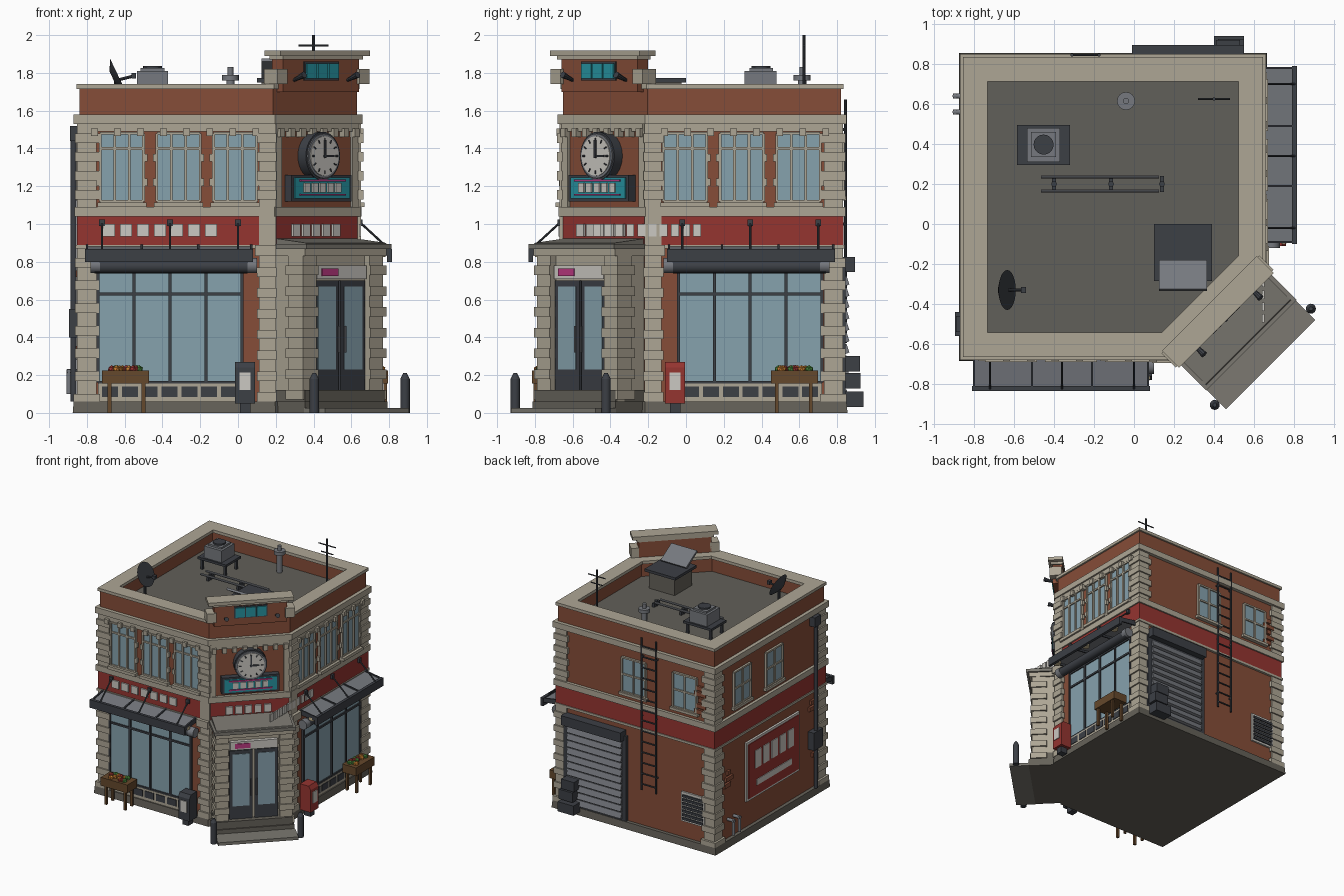
import bpy, bmesh, random
from math import sqrt, pi, cos, sin
from mathutils import Vector, Matrix

if "Cube" in bpy.data.objects:
    bpy.data.objects.remove(bpy.data.objects["Cube"])
random.seed(4)
COL = dict(stone=(.42, .38, .30), base=(.13, .12, .10), brick=(.24, .075, .04), red=(.30, .035, .03),
           dark=(.045, .05, .06), grey=(.18, .19, .21), glass=(.24, .36, .42), roof=(.12, .115, .10),
           white=(.6, .58, .54), teal=(.02, .30, .36), pink=(.5, .04, .22), wood=(.13, .065, .025),
           green=(.06, .22, .04), orange=(.55, .2, .03), lamp=(.6, .5, .3), slab=(.2, .19, .165))
parts, S = {}, sqrt(2)

# wall frames: (u along wall, d outward, z) -> world
W = lambda u, d, z: Vector((u, d, z))
F = lambda u, d, z: Vector((u, -.65 - d, z))
R = lambda u, d, z: Vector((.63 + d, -u - .02, z))
C = lambda u, d, z: Vector(((.59 + d + u - .014) / S, (-.59 - d + u - .014) / S, z))
L = lambda u, d, z: Vector((-.84 - d, u, z))
B = lambda u, d, z: Vector((u, .82 + d, z))

def part(name, mat):
    if name not in parts:
        parts[name] = (bmesh.new(), mat)
    return parts[name][0]

def prism(name, mat, lower, upper):
    bm = part(name, mat)
    a, b = [bm.verts.new(p) for p in lower], [bm.verts.new(p) for p in upper]
    n = len(a)
    bm.faces.new(a[::-1]); bm.faces.new(b)
    for i in range(n):
        bm.faces.new((a[i], a[(i + 1) % n], b[(i + 1) % n], b[i]))

def box(name, mat, f, u0, u1, d0, d1, z0, z1):
    q = [(u0, d0), (u1, d0), (u1, d1), (u0, d1)]
    prism(name, mat, [f(u, d, z0) for u, d in q], [f(u, d, z1) for u, d in q])

def sweep(name, mat, f, u0, u1, prof):
    prism(name, mat, [f(u0, d, z) for d, z in prof], [f(u1, d, z) for d, z in prof])

def cyl(name, mat, a, b, r1, r2=None, seg=16):
    v = b - a
    m = Matrix.Translation((a + b) / 2) @ v.to_track_quat('Z', 'Y').to_matrix().to_4x4()
    bmesh.ops.create_cone(part(name, mat), cap_ends=True, segments=seg, radius1=r1,
                          radius2=r1 if r2 is None else r2, depth=v.length, matrix=m)

def foot(o, z):
    return [Vector(p + (z,)) for p in ((-.84 - o, .82 + o), (-.84 - o, -.65 - o), (.184 + .414 * o, -.65 - o),
                                       (.63 + o, -.204 - .414 * o), (.63 + o, .82 + o))]

def ring(name, mat, out, inn, z0, z1):
    bm = part(name, mat)
    loops = [[bm.verts.new(p) for p in foot(o, z)] for o, z in ((out, z0), (out, z1), (inn, z1), (inn, z0))]
    for k in range(4):
        a, b = loops[k], loops[(k + 1) % 4]
        for i in range(5):
            bm.faces.new((a[i], a[(i + 1) % 5], b[(i + 1) % 5], b[i]))

def window(name, f, u0, u1, z0, z1, bars, transom, fr='stone', w=.014):
    box(name + '_glass', 'glass', f, u0, u1, 0, .008, z0, z1)
    for i in range(bars + 2):
        u = u0 + (u1 - u0) * i / (bars + 1)
        box(name + '_frame', fr, f, u - w / 2, u + w / 2, 0, .02, z0, z1)
    for z in (z0, transom, z1):
        box(name + '_frame', fr, f, u0, u1, 0, .018, z - w / 2, z + w / 2)

# main shell and bands
prism('plinth', 'base', foot(.035, 0), foot(.03, .06))
prism('brick_walls', 'brick', foot(0, .06), foot(0, 1.59))
prism('roof_deck', 'roof', foot(-.09, 1.58), foot(-.09, 1.605))
ring('parapet', 'brick', 0, -.095, 1.58, 1.72)
ring('parapet_cap', 'stone', .014, -.108, 1.715, 1.74)
ring('cornice', 'stone', .03, -.02, 1.53, 1.58)
ring('sign_band', 'red', .013, -.02, .89, 1.04)
ring('floor_moulding', 'stone', .025, -.02, 1.04, 1.09)
ring('lower_moulding', 'stone', .02, -.02, .87, .89)

# square corner pilasters with quoins
for cx, cy in ((-.84, -.65), (-.84, .82), (.63, .82)):
    sx, sy = (1 if cx < 0 else -1), (1 if cy < 0 else -1)
    def corner(o, i, z0, z1):
        box('corner_pilasters', 'stone', W, *sorted((cx - sx * o, cx + sx * i)), *sorted((cy - sy * o, cy + sy * i)), z0, z1)
    corner(.012, .09, .06, 1.53)
    corner(.03, .11, .06, .10)
    for z in [.17 + .12 * i for i in range(6)] + [1.13, 1.23, 1.33, 1.43]:
        corner(.024, .105, z, z + .05)

# the two shop facades, mirrored across the corner
for f, s in ((F, 'front_'), (R, 'right_')):
    box(s + 'lintel', 'stone', f, -.75, .19, 0, .016, 1.49, 1.54)
    for i in range(8):
        u = -.76 + .122 * i
        box(s + 'lintel_blocks', 'stone', f, u - .018, u + .018, 0, .035, 1.465, 1.505)
    for a in (-.73, -.43, -.13):
        window(s + 'upper_window', f, a, a + .23, 1.12, 1.48, 2, 1.4)
        box(s + 'upper_sill', 'stone', f, a - .015, a + .245, 0, .04, 1.09, 1.115)
        for z in (1.2, 1.33):
            for u in (a - .02, a + .225):
                box(s + 'window_quoins', 'stone', f, u, u + .025, 0, .022, z, z + .04)
    # pilaster beside the cut corner
    box(s + 'pilaster', 'stone', f, .11, .2, -.02, .02, .06, 1.53)
    box(s + 'pilaster_cap', 'stone', f, .09, .2, -.02, .045, .83, .89)
    for z in [.06 + .11 * i for i in range(7)] + [1.13, 1.23, 1.33, 1.43]:
        box(s + 'pilaster', 'stone', f, .1, .205, -.02, .034, z, z + .05)
    # shop window and vented base
    window(s + 'shop_window', f, -.74, .02, .16, .76, 3, .63, 'dark', .016)
    box(s + 'shop_base', 'stone', f, -.74, .02, 0, .02, .06, .155)
    for i in range(7):
        box(s + 'base_vents', 'dark', f, -.72 + .105 * i, -.635 + .105 * i, .01, .025, .085, .14)
    # awning, roller, ribs, lamps and stays
    sweep(s + 'awning', 'grey', f, -.80, .075, [(0, .885), (.175, .855), (.175, .84), (0, .87)])
    box(s + 'awning_bar', 'dark', f, -.81, .08, .16, .185, .80, .868)
    for u in (-.80, -.51, -.21, .07):
        sweep(s + 'awning_ribs', 'dark', f, u - .006, u + .006, [(0, .893), (.18, .865), (.18, .83), (0, .85)])
    cyl(s + 'awning_roller', 'dark', f(-.76, .06, .775), f(.05, .06, .775), .036)
    for u in (-.78, .05):
        cyl(s + 'roller_ends', 'grey', f(u, .06, .78), f(u + .05, .06, .78), .04)
    for u in (-.72, -.36, 0):
        box(s + 'stay_mounts', 'dark', f, u - .015, u + .015, 0, .03, .99, 1.025)
        cyl(s + 'awning_stays', 'dark', f(u, .02, 1.005), f(u, .175, .862), .006, seg=8)
        cyl(s + 'awning_lamps', 'lamp', f(u + .05, .12, .825), f(u + .05, .12, .85), .03)
    # produce stand
    box(s + 'produce_tray', 'wood', f, -.72, -.47, .035, .165, .155, .225)
    for u in (-.69, -.51):
        for d in (.05, .14):
            box(s + 'stand_legs', 'wood', f, u, u + .02, d, d + .018, 0, .16)
    for i in range(15):
        k = ('green', 'orange', 'red')[i % 3]
        p = f(random.uniform(-.68, -.51), random.uniform(.06, .14), .23)
        bmesh.ops.create_icosphere(part(s + k + '_produce', k), subdivisions=1, radius=.023, matrix=Matrix.Translation(p))
    # street box
    m = 'dark' if f is F else 'red'
    sweep(s + 'street_box', m, f, -.015, .09, [(.03, .05), (.13, .05), (.13, .24), (.11, .27), (.03, .27)])
    box(s + 'street_box_foot', 'dark', f, .01, .065, .05, .11, 0, .05)
    box(s + 'street_box_panel', 'white', f, .008, .067, .12, .136, .12, .215)

# blank sign tiles
for i in range(7):
    box('front_sign_tiles', 'white', F, -.715 + .09 * i, -.65 + .09 * i, .01, .025, .935, 1.0)
for i in range(10):
    box('right_sign_tiles', 'white', R, -.10 + .059 * i, -.058 + .059 * i, .01, .022, .935, 1.0)
for i in range(5):
    box('corner_sign_tiles', 'white', C, -.19 + .075 * i, -.135 + .075 * i, .01, .028, .935, 1.0)

# cut corner: upper floor
box('corner_lintel', 'stone', C, -.3, .3, 0, .02, 1.49, 1.54)
for i in range(8):
    u = -.28 + .08 * i
    box('corner_lintel_blocks', 'stone', C, u - .017, u + .017, 0, .038, 1.46, 1.505)
for e in (-1, 1):
    box('corner_edges', 'stone', C, *sorted((e * .265, e * .32)), -.01, .018, 1.09, 1.53)
    box('corner_sign_brackets', 'stone', C, *sorted((e * .27, e * .345)), -.035, .065, 1.74, 1.82)
cyl('clock_rim', 'dark', C(0, 0, 1.36), C(0, .06, 1.36), .128, seg=32)
cyl('clock_ring', 'grey', C(0, .05, 1.36), C(0, .068, 1.36), .118, seg=32)
cyl('clock_face', 'white', C(0, .06, 1.36), C(0, .073, 1.36), .105, seg=32)
for i in range(12):
    a = i * pi / 6
    cyl('clock_marks', 'dark', C(.078 * cos(a), .076, 1.36 + .078 * sin(a)), C(.096 * cos(a), .076, 1.36 + .096 * sin(a)), .004, seg=6)
box('clock_hands', 'dark', C, -.006, .006, .072, .082, 1.35, 1.445)
box('clock_hands', 'dark', C, -.01, .065, .072, .08, 1.354, 1.366)
box('neon_box', 'dark', C, -.225, .225, 0, .05, 1.12, 1.26)
box('neon_panel', 'teal', C, -.205, .205, .04, .056, 1.135, 1.245)
for z in (1.15, 1.225):
    box('neon_tubes', 'pink', C, -.17, .17, .05, .064, z, z + .01)
for i in range(5):
    box('neon_tiles', 'white', C, -.14 + .058 * i, -.098 + .058 * i, .05, .066, 1.168, 1.218)
# raised corner parapet
box('corner_parapet', 'brick', C, -.285, .285, -.035, .045, 1.7, 1.89)
box('corner_parapet_cap', 'stone', C, -.335, .335, -.042, .078, 1.89, 1.918)
box('corner_parapet_neck', 'stone', C, -.3, .3, -.04, .06, 1.87, 1.892)
box('parapet_sign_back', 'dark', C, -.13, .13, .04, .052, 1.76, 1.86)
for i in range(3):
    box('parapet_sign_panels', 'teal', C, -.12 + .083 * i, -.046 + .083 * i, .045, .062, 1.77, 1.85)
for e in (-.2, .2):
    cyl('sign_spotlights', 'dark', C(e, .04, 1.76), C(e, .12, 1.79), .008, .018, 10)

# entrance portal
box('portal_body', 'stone', C, -.29, .29, -.02, .17, .06, .84)
box('portal_step', 'base', C, -.31, .31, 0, .235, 0, .06)
box('portal_threshold', 'base', C, -.3, .3, 0, .225, .06, .12)
for e in (-1, 1):
    box('portal_columns', 'stone', C, *sorted((e * .2, e * .3)), .1, .21, .06, .84)
    for i in range(7):
        z = .07 + .11 * i
        box('portal_quoins', 'stone', C, *sorted((e * .195, e * .312)), .09, .222, z, z + .05)
    a, b = sorted((e * .008, e * .19))
    box('door_leaves', 'dark', C, a, b, .17, .185, .12, .7)
    box('door_glass', 'glass', C, a + .025, b - .025, .18, .19, .23, .67)
    cyl('door_handles', 'grey', C(e * .022, .205, .32), C(e * .022, .205, .46), .006, seg=8)
    # bollards
    cyl('bollards', 'dark', C(e * .34, .335, 0), C(e * .34, .335, .18), .025)
    cyl('bollards', 'dark', C(e * .34, .335, .18), C(e * .34, .335, .21), .025, .01)
box('door_sign', 'white', C, -.185, .185, .16, .2, .71, .78)
box('door_sign_mark', 'pink', C, -.15, -.03, .19, .206, .725, .765)
box('canopy_moulding', 'stone', C, -.305, .305, -.02, .232, .83, .87)
box('canopy', 'slab', C, -.32, .32, -.02, .255, .868, .895)
sweep('canopy_top', 'slab', C, -.3, .3, [(-.01, .89), (.24, .89), (.23, .9), (-.01, .925)])
box('pavement_slab', 'slab', C, -.315, .315, .235, .39, 0, .025)

# back: shutter, crates, ladder, windows, grille
box('shutter_frame', 'dark', B, -.03, .56, 0, .025, .05, .78)
box('shutter_housing', 'dark', B, -.01, .55, 0, .075, .745, .825)
for i in range(11):
    z = .07 + .06 * i
    sweep('shutter_slats', 'grey', B, .01, .52, [(.02, z), (.045, z + .01), (.03, z + .055), (.02, z + .055)])
for a, b, d, z in ((.4, .55, .12, .03), (.42, .55, .105, .13), (.41, .53, .1, .22)):
    box('crates', 'dark', B, a, b, .01, d, z, z + .082)
for u in (-.31, -.175):
    cyl('ladder', 'dark', B(u, .025, .37), B(u, .025, 1.66), .008, seg=8)
    for z in (.5, 1.0, 1.5):
        cyl('ladder', 'dark', B(u, 0, z), B(u, .025, z), .007, seg=8)
for i in range(14):
    cyl('ladder', 'dark', B(-.31, .025, .42 + .09 * i), B(-.175, .025, .42 + .09 * i), .006, seg=8)
for n, f, a in (('back_window', B, -.2), ('back_window', B, -.68), ('left_window', L, .35), ('left_window', L, -.08)):
    window(n, f, a, a + .22, 1.15, 1.44, 1, 1.3)
    box(n + '_sill', 'stone', f, a - .02, a + .24, 0, .03, 1.125, 1.147)
box('wall_grille', 'white', B, -.76, -.54, 0, .015, .2, .45)
for i in range(7):
    box('wall_grille_slats', 'dark', B, -.745, -.555, .01, .025, .217 + .032 * i, .237 + .032 * i)
for f, u0, zs in ((B, -.74, (1.15, 1.2, 1.25, 1.3, 1.35)), (L, .62, (.5, .55, .6)), (L, -.52, (.72, .77, .32))):
    for i, z in enumerate(zs):
        box('loose_bricks', 'brick', f, u0 - .03 * (i % 2), u0 + .08 - .02 * (i % 3), 0, .018, z, z + .035)

# left: wall board, downpipe, gas pipe
box('board_frame', 'white', L, -.3, .41, 0, .018, .28, .78)
box('board', 'red', L, -.28, .39, .01, .024, .3, .76)
for i in range(5):
    box('board_tiles', 'white', L, -.21 + .11 * i, -.13 + .11 * i, .02, .03, .53, .68)
box('board_tiles', 'white', L, -.18, .29, .02, .03, .38, .43)
cyl('downpipe', 'dark', L(-.5, .03, .06), L(-.5, .03, 1.5), .016)
box('downpipe_hopper', 'dark', L, -.54, -.46, 0, .05, 1.44, 1.52)
box('meter_box', 'dark', L, -.56, -.44, 0, .055, .4, .55)
for u in (.56, .64):
    cyl('gas_pipe', 'grey', L(u, 0, .22), L(u, .065, .22), .013)
    cyl('gas_pipe', 'grey', L(u, .055, .1), L(u, .055, .23), .013)

# roof equipment
box('cooler_stand', 'dark', W, -.585, -.32, .295, .495, 1.69, 1.71)
for x in (-.57, -.355):
    for y in (.31, .46):
        box('cooler_stand', 'dark', W, x, x + .02, y, y + .02, 1.6, 1.7)
box('cooler_unit', 'grey', W, -.535, -.37, .31, .48, 1.71, 1.81)
box('cooler_lid', 'grey', W, -.515, -.39, .335, .46, 1.81, 1.825)
cyl('cooler_fan', 'dark', W(-.452, .397, 1.82), W(-.452, .397, 1.837), .05, seg=20)
cyl('vent_pipe', 'grey', W(-.04, .615, 1.6), W(-.04, .615, 1.78), .022)
cyl('vent_cap', 'grey', W(-.04, .615, 1.76), W(-.04, .615, 1.79), .045)
cyl('vent_cap', 'dark', W(-.04, .615, 1.79), W(-.04, .615, 1.83), .015)
cyl('antenna', 'dark', W(.4, .625, 1.6), W(.4, .625, 2.0), .008, seg=8)
for z, h in ((1.945, .08), (1.88, .055)):
    cyl('antenna', 'dark', W(.4 - h, .625, z), W(.4 + h, .625, z), .005, seg=8)
box('roof_hatch', 'base', W, .125, .365, -.26, -.025, 1.6, 1.75)
box('hatch_rim', 'dark', W, .1, .39, -.285, 0, 1.75, 1.772)
prism('hatch_lid', 'grey', [W(x, y, z) for x, y, z in ((.125, -.19, 1.77), (.365, -.19, 1.77), (.365, -.335, 1.86), (.125, -.335, 1.86))],
      [W(x, y, z) for x, y, z in ((.125, -.18, 1.785), (.365, -.18, 1.785), (.365, -.325, 1.875), (.125, -.325, 1.875))])
for y in (.165, .235):
    cyl('roof_pipes', 'grey', W(-.465, y, 1.645), W(.125, y, 1.645), .009, seg=10)
for x in (-.4, -.115, .14):
    cyl('pipe_supports', 'dark', W(x, .2, 1.6), W(x, .2, 1.65), .014)
    box('pipe_supports', 'dark', W, x - .01, x + .01, .16, .24, 1.6, 1.637)
ax = Vector((.9, 0, .43)).normalized()
c = Vector((-.645, -.33, 1.78))
cyl('dish', 'dark', c - ax * .02, c + ax * .012, .04, .1, 24)
cyl('dish_arm', 'dark', c - Vector((0, 0, .02)), W(-.545, -.33, 1.785), .008, seg=8)
box('dish_feed', 'dark', W, -.565, -.54, -.345, -.315, 1.77, 1.8)
cyl('dish_mast', 'dark', W(-.645, -.33, 1.6), W(-.645, -.33, 1.78), .012, seg=10)

# turn the gathered parts into objects
mats = {}
for k, v in COL.items():
    mats[k] = bpy.data.materials.new(k)
    mats[k].diffuse_color = v + (1,)
for name, (bm, k) in parts.items():
    bmesh.ops.recalc_face_normals(bm, faces=bm.faces)
    me = bpy.data.meshes.new(name)
    bm.to_mesh(me); bm.free()
    me.materials.append(mats[k])
    ob = bpy.data.objects.new(name, me)
    bpy.context.collection.objects.link(ob)
    if any(w in name for w in ('pipe', 'roller', 'bollard', 'clock', 'vent_', 'dish', 'ladder', 'antenna', 'fan')):
        bpy.ops.object.select_all(action='DESELECT')
        ob.select_set(True)
        bpy.context.view_layer.objects.active = ob
        bpy.ops.object.shade_smooth_by_angle()

for m in bpy.data.materials:
    if m.users and not m.is_grease_pencil:
        m.use_nodes = True
        m.node_tree.nodes["Principled BSDF"].inputs["Base Color"].default_value = m.diffuse_color
